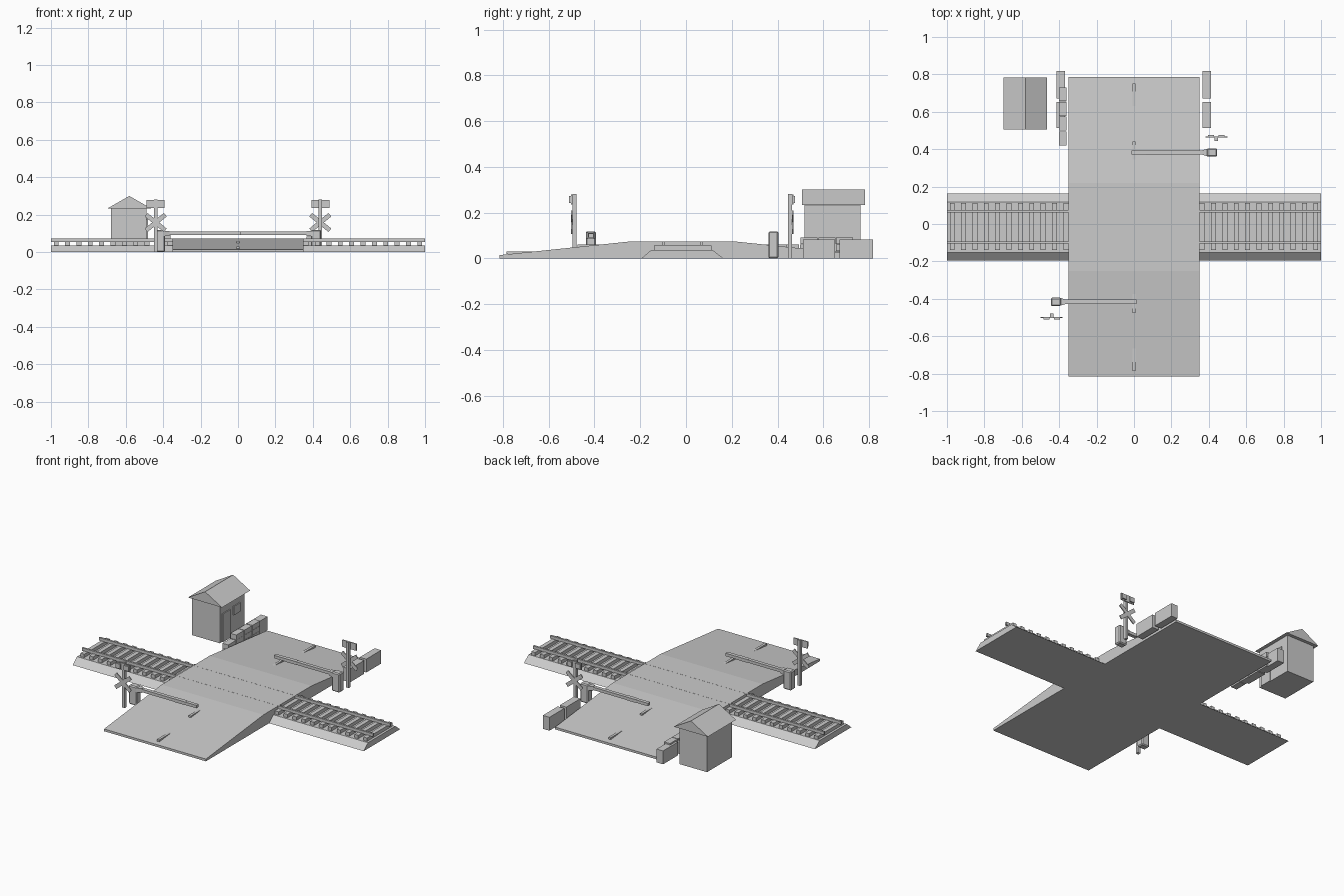
import bpy, bmesh, math
from mathutils import Matrix, Vector

if "Cube" in bpy.data.objects:
    bpy.data.objects.remove(bpy.data.objects["Cube"], do_unlink=True)

GREY = bpy.data.materials.new("plain_grey")
GREY.use_nodes = True
GREY.diffuse_color = (0.6, 0.6, 0.6, 1)
GREY.node_tree.nodes["Principled BSDF"].inputs["Base Color"].default_value = (0.6, 0.6, 0.6, 1)

CENTRE_Y = -0.017  # middle of the crossing
# Half turn about the crossing, for the second set of signals
HALF_TURN = (Matrix.Translation((0, CENTRE_Y, 0)) @ Matrix.Rotation(math.pi, 4, 'Z')
             @ Matrix.Translation((0, -CENTRE_Y, 0)))


def finish(name, bm, transform=None):
    if transform:
        bm.transform(transform)
    bmesh.ops.recalc_face_normals(bm, faces=bm.faces)
    mesh = bpy.data.meshes.new(name)
    bm.to_mesh(mesh)
    bm.free()
    mesh.materials.append(GREY)
    obj = bpy.data.objects.new(name, mesh)
    bpy.context.scene.collection.objects.link(obj)
    return obj


def add_box(bm, x, y, z, local=None):
    """Box given as (low, high) on each axis."""
    size = [b - a for a, b in (x, y, z)]
    mid = [(a + b) / 2 for a, b in (x, y, z)]
    m = Matrix.Translation(mid) @ Matrix.Diagonal((*size, 1))
    bmesh.ops.create_cube(bm, size=1, matrix=(local @ m) if local else m)


def box(name, x, y, z, transform=None, local=None):
    bm = bmesh.new()
    add_box(bm, x, y, z, local)
    return finish(name, bm, transform)


def prism(name, outline, axis, low, high, transform=None):
    """Extrude an outline along x, y or z; outline holds the other two axes in order."""
    bm = bmesh.new()
    def point(p, h):
        c = list(p)
        c.insert("xyz".index(axis), h)
        return bm.verts.new(c)
    face = bm.faces.new([point(p, low) for p in outline])
    move = Vector([high - low if a == axis else 0 for a in "xyz"])
    out = bmesh.ops.extrude_face_region(bm, geom=[face])
    bmesh.ops.translate(bm, vec=move, verts=[v for v in out["geom"] if isinstance(v, bmesh.types.BMVert)])
    return finish(name, bm, transform)


# Road hump over the tracks
prism("road", [(-0.815, 0), (-0.815, 0.014), (-0.25, 0.073), (0.22, 0.073),
               (0.785, 0.014), (0.785, 0)], 'x', -0.35, 0.35)

# Centre line dashes, level bars half sunk in the slopes
for start, top in ((-0.785, 0.03), (-0.475, 0.06)):
    for side, turn in (("front", None), ("back", HALF_TURN)):
        box(side + "_road_dash", (-0.008, 0.008), (start, start + 0.12), (top - 0.012, top), turn)

# Ballast bed, sleepers and rails
prism("ballast", [(-0.195, 0), (-0.152, 0.036), (0.117, 0.036), (0.163, 0)], 'x', -1, 1)
bm = bmesh.new()
for i in range(33):
    x = -0.972 + i * 0.06075
    add_box(bm, (x - 0.013, x + 0.013), (-0.14, 0.112), (0.034, 0.057))
finish("sleepers", bm)
for name, y in (("front_rail", -0.099), ("back_rail", 0.068)):
    box(name, (-1, 1), (y - 0.006, y + 0.006), (0.055, 0.0735))

# Gatekeeper hut
box("hut_walls", (-0.678, -0.488), (0.518, 0.762), (0, 0.236))
prism("hut_roof", [(-0.698, 0.233), (-0.581, 0.3), (-0.464, 0.233)], 'y', 0.506, 0.782)
box("hut_door", (-0.488, -0.482), (0.54, 0.615), (0, 0.175))
box("hut_window", (-0.488, -0.482), (0.65, 0.715), (0.125, 0.18))

# Concrete barriers on both verges
for side, x in (("left", (0.366, 0.411)), ("right", (-0.415, -0.37))):
    for y in ((0.512, 0.652), (0.672, 0.818)):
        box(side + "_verge_block", x, y, (0, 0.083))

# Stepped brick wall beside the hut
bm = bmesh.new()
for course, (first, count) in enumerate(((0.42, 4), (0.42, 4), (0.5, 3))):
    length = (0.735 - first) / count
    for i in range(count):
        y = first + i * length
        add_box(bm, (-0.402, -0.361), (y, y + length - 0.004),
                (course * 0.031, course * 0.031 + 0.03))
finish("brick_wall", bm)

# Crossing signals and barriers, one set on each approach
for side, turn in (("front", None), ("back", HALF_TURN)):
    px, py = -0.44, -0.488
    box(side + "_signal_post", (px - 0.009, px + 0.009), (py - 0.009, py + 0.009), (0, 0.282), turn)
    bm = bmesh.new()
    for sign in (-1, 1):
        tilt = Matrix.Translation((px, py - 0.012, 0.158)) @ Matrix.Rotation(sign * math.radians(39), 4, 'Y')
        add_box(bm, (-0.066, 0.066), (-0.003, 0.003), (-0.012, 0.012), tilt)
    finish(side + "_crossbuck", bm, turn)
    box(side + "_lamp_board", (px - 0.048, px + 0.048), (py - 0.015, py - 0.009), (0.235, 0.278), turn)
    for offset in (-0.028, 0.028):
        x = px + offset
        box(side + "_lamp", (x - 0.016, x + 0.016), (py - 0.023, py - 0.014), (0.242, 0.272), turn)

    # Barrier machine with chamfered corners, bracket and arm
    by = -0.416
    housing = box(side + "_barrier_housing", (-0.445, -0.39), (by - 0.022, by + 0.022), (0, 0.118), turn)
    bevel = housing.modifiers.new("chamfer", 'BEVEL')
    bevel.width = 0.006
    bevel.segments = 1
    prism(side + "_barrier_bracket", [(-0.395, by - 0.021), (-0.365, by - 0.012),
                                      (-0.365, by + 0.012), (-0.395, by + 0.021)],
          'z', 0.086, 0.112, turn)
    box(side + "_barrier_arm", (-0.37, 0.013), (by - 0.011, by + 0.011), (0.091, 0.109), turn)
    box(side + "_barrier_band", (-0.14, -0.065), (by - 0.012, by + 0.012), (0.09, 0.11), turn)
